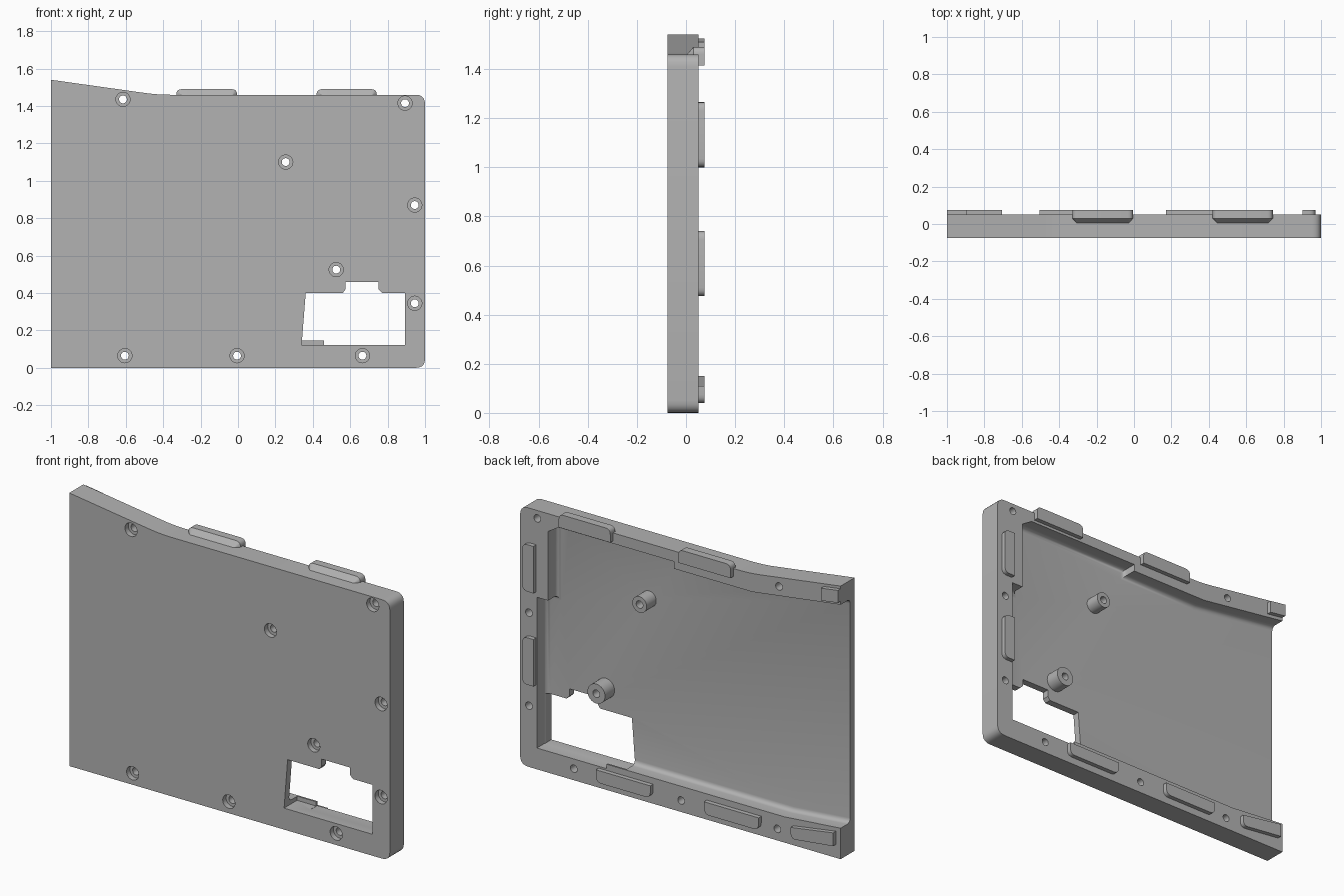
import bpy, bmesh, math
from mathutils import Vector, Matrix

cube = bpy.data.objects.get("Cube")
if cube:
    bpy.data.objects.remove(cube, do_unlink=True)

grey = bpy.data.materials.new("plain grey")
grey.use_nodes = True
colour = (0.45, 0.45, 0.45, 1)
grey.diffuse_color = colour
grey.node_tree.nodes["Principled BSDF"].inputs["Base Color"].default_value = colour

FRONT, BACK, FLOOR, TAB = -0.075, 0.05, -0.035, 0.075


def soften(points, corners, r, steps=5):
    """Round the chosen corners of an x-z outline."""
    out = []
    for i, p in enumerate(points):
        p = Vector(p)
        if i not in corners:
            out.append(p)
            continue
        a = p + (Vector(points[i - 1]) - p).normalized() * r
        b = p + (Vector(points[(i + 1) % len(points)]) - p).normalized() * r
        for k in range(steps + 1):
            t = k / steps
            out.append(a * (1 - t) ** 2 + p * 2 * t * (1 - t) + b * t * t)
    return out


def finish(name, bm):
    bmesh.ops.recalc_face_normals(bm, faces=bm.faces)
    mesh = bpy.data.meshes.new(name)
    bm.to_mesh(mesh)
    bm.free()
    mesh.materials.append(grey)
    ob = bpy.data.objects.new(name, mesh)
    bpy.context.collection.objects.link(ob)
    return ob


def loft(name, near, far, y0, y1, fillet=0):
    """Join two x-z outlines at y0 and y1; fillet rounds the edges at y0."""
    bm = bmesh.new()
    a = [bm.verts.new((p[0], y0, p[1])) for p in near]
    b = [bm.verts.new((p[0], y1, p[1])) for p in far]
    cap = bm.faces.new(a)
    bm.faces.new(b[::-1])
    for i in range(len(a)):
        j = (i + 1) % len(a)
        bm.faces.new((a[j], a[i], b[i], b[j]))
    bmesh.ops.recalc_face_normals(bm, faces=bm.faces)
    if fillet:
        bmesh.ops.bevel(bm, geom=list(cap.edges), offset=fillet, segments=4,
                        profile=0.5, affect='EDGES')
    return finish(name, bm)


def prism(name, points, y0, y1, fillet=0):
    return loft(name, points, points, y0, y1, fillet)


def cylinder(name, x, z, r, y0, y1):
    bm = bmesh.new()
    place = Matrix.Translation((x, (y0 + y1) / 2, z)) @ Matrix.Rotation(math.pi / 2, 4, 'X')
    bmesh.ops.create_cone(bm, cap_ends=True, segments=32, radius1=r, radius2=r,
                          depth=y1 - y0, matrix=place)
    return finish(name, bm)


def cut(ob, cutters):
    for c in cutters:
        c.hide_render = True
        m = ob.modifiers.new("cut", 'BOOLEAN')
        m.operation, m.solver, m.object = 'DIFFERENCE', 'EXACT', c
    bpy.context.view_layer.update()
    done = ob.evaluated_get(bpy.context.evaluated_depsgraph_get())
    mesh = bpy.data.meshes.new_from_object(done)
    ob.modifiers.clear()
    ob.data = mesh


# Shell outline: straight top that sweeps up towards one side
outline = soften([(-1, 0), (1, 0), (1, 1.46), (-0.43, 1.46), (-1, 1.54)], (1, 2), 0.05)
outline = soften(outline, (len(outline) - 2,), 0.07)
shell = prism("shell", outline, FRONT, BACK)

# Open-ended hollow behind the front plate
hollow = prism("hollow_cutter", [
    (-1.1, 0.18), (-1, 0.175), (-0.65, 0.145), (0.46, 0.145), (0.46, 0.12), (0.895, 0.12),
    (0.895, 0.97), (0.825, 0.97), (0.825, 1.36), (0.76, 1.40), (0.04, 1.40),
    (0.04, 1.36), (-0.45, 1.36), (-1, 1.435), (-1.1, 1.45)], FLOOR, 0.1, 0.025)

# Window through the plate
window = prism("window_cutter", [
    (0.34, 0.121), (0.892, 0.121), (0.892, 0.4), (0.77, 0.4), (0.75, 0.42), (0.75, 0.46),
    (0.575, 0.46), (0.575, 0.42), (0.56, 0.4), (0.362, 0.4)], -0.2, 0.04)

# Screw holes with a wider recess at the front
posts = [("upper_post", 0.255, 1.10, 0.045), ("lower_post", 0.525, 0.525, 0.055)]
rim_holes = [(-0.615, 1.435), (0.893, 1.415), (0.945, 0.87), (0.945, 0.345),
             (-0.605, 0.065), (-0.005, 0.065), (0.665, 0.065)]
bores, recesses = [], []
for x, z in rim_holes + [p[1:3] for p in posts]:
    bores.append(cylinder("bore_cutter", x, z, 0.021, -0.2, 0.2))
    recesses.append(cylinder("recess_cutter", x, z, 0.038, -0.2, FRONT + 0.03))
cut(shell, [hollow, window] + recesses + bores)
parts = [shell]

# Screw posts standing on the plate
for (name, x, z, r), bore in zip(posts, bores[-2:]):
    post = cylinder(name, x, z, r, FLOOR - 0.004, BACK)
    cut(post, [bore])
    parts.append(post)

for c in [hollow, window] + bores + recesses:
    bpy.data.objects.remove(c, do_unlink=True)

# Top clips: overhanging tabs with a sloped underside
for name, x0, x1 in (("top_clip_inner", -0.33, -0.005), ("top_clip_outer", 0.42, 0.742)):
    face = soften([(x0, 1.415), (x1, 1.415), (x1, 1.49), (x0, 1.49)], (2, 3), 0.03)
    parts.append(prism(name, face, 0.03, TAB))
    base = [(min(max(p[0], x0 + 0.025), x1 - 0.025), min(p[1], 1.459)) for p in face]
    parts.append(loft(name + "_slope", base, face, 0.004, 0.03))

# Bottom clips, rounded on the outer side
for name, x0, x1 in (("bottom_clip_middle", -0.505, -0.165), ("bottom_clip_outer", 0.17, 0.51)):
    face = soften([(x0, 0.04), (x1, 0.04), (x1, 0.11), (x0, 0.11)], (0, 1), 0.035)
    parts.append(prism(name, face, 0.04, TAB))
end = soften([(-0.97, 0.075), (-0.705, 0.045), (-0.705, 0.11), (-0.97, 0.15)], (1,), 0.035)
parts.append(prism("bottom_clip_end", end, 0.04, TAB))

# Side clips, rounded on the outer side
for name, z0, z1 in (("side_clip_lower", 0.475, 0.74), ("side_clip_upper", 1.0, 1.265)):
    face = soften([(0.9, z0), (0.97, z0), (0.97, z1), (0.9, z1)], (1, 2), 0.035)
    parts.append(prism(name, face, 0.04, TAB))

# Small block at the raised corner
parts.append(prism("corner_block", [(-1, 1.455), (-0.895, 1.44), (-0.895, 1.51), (-1, 1.525)],
                   0.04, TAB))

bpy.ops.object.select_all(action='DESELECT')
for ob in parts:
    ob.select_set(True)
bpy.context.view_layer.objects.active = shell
bpy.ops.object.shade_smooth_by_angle(angle=math.radians(30))
